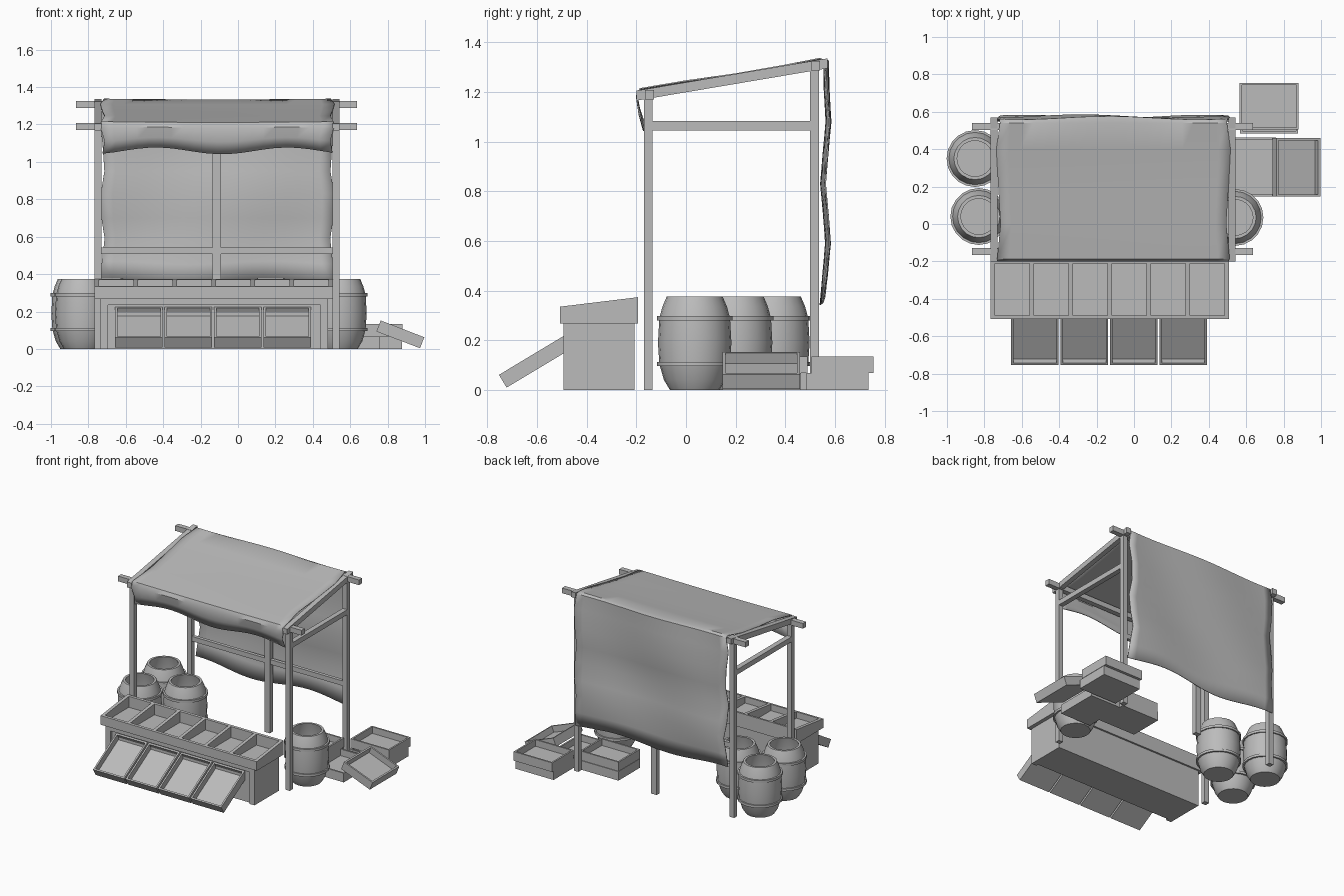
import bpy, bmesh, math
from mathutils import Matrix, Vector

cube = bpy.data.objects.get("Cube")
if cube:
    bpy.data.objects.remove(cube, do_unlink=True)

GREY = (0.5, 0.5, 0.5, 1)
mat = bpy.data.materials.new("plain grey")
mat.use_nodes = True
mat.diffuse_color = GREY
mat.node_tree.nodes["Principled BSDF"].inputs["Base Color"].default_value = GREY


def finish(name, bm, smooth=False):
    bmesh.ops.recalc_face_normals(bm, faces=bm.faces)
    me = bpy.data.meshes.new(name)
    bm.to_mesh(me)
    bm.free()
    me.materials.append(mat)
    ob = bpy.data.objects.new(name, me)
    bpy.context.collection.objects.link(ob)
    if smooth:
        bpy.ops.object.select_all(action="DESELECT")
        ob.select_set(True)
        bpy.context.view_layer.objects.active = ob
        bpy.ops.object.shade_smooth_by_angle(angle=math.radians(35))
    return ob


def add_box(bm, x, y, z):
    """Box from (min, max) ranges."""
    size = [b - a for a, b in (x, y, z)]
    mid = [(a + b) / 2 for a, b in (x, y, z)]
    return bmesh.ops.create_cube(bm, size=1, matrix=Matrix.Translation(mid) @ Matrix.Diagonal((*size, 1)))["verts"]


def box(name, x, y, z):
    bm = bmesh.new()
    add_box(bm, x, y, z)
    return finish(name, bm)


def crate(name, size, loc, rot=(0, 0, 0)):
    """Open crate: box whose top is inset and sunk."""
    bm = bmesh.new()
    bmesh.ops.create_cube(bm, size=1, matrix=Matrix.Diagonal((*size, 1)))
    bm.normal_update()
    top = max(bm.faces, key=lambda f: f.calc_center_median().z)
    bmesh.ops.inset_region(bm, faces=[top], thickness=0.017)
    hole = bmesh.ops.extrude_face_region(bm, geom=[top])["geom"]
    bmesh.ops.translate(bm, vec=(0, 0, -size[2] * 0.72), verts=[g for g in hole if isinstance(g, bmesh.types.BMVert)])
    if top.is_valid:
        bmesh.ops.delete(bm, geom=[top], context="FACES_ONLY")
    ob = finish(name, bm)
    ob.location, ob.rotation_euler = loc, rot
    return ob


# Frame: posts, cross beams and rails
FRONT, BACK = (-0.17, -0.135), (0.5, 0.535)
SIDES = {"right": (-0.768, -0.73), "left": (0.505, 0.542)}
for side, xs in SIDES.items():
    box("front_post_" + side, xs, FRONT, (0, 1.2))
    box("back_post_" + side, xs, BACK, (0, 1.32))
    box("side_rail_" + side, xs, (FRONT[1], BACK[0]), (1.045, 1.082))
    bm = bmesh.new()
    for v in add_box(bm, xs, (-0.2, 0.57), (1.165, 1.205)):
        if v.co.y > 0:
            v.co.z += 0.13
    finish("roof_rail_" + side, bm)
box("front_beam", (-0.865, 0.635), (-0.165, -0.128), (1.17, 1.208))
box("back_beam", (-0.865, 0.635), (0.503, 0.54), (1.287, 1.325))
box("middle_back_post", (-0.135, -0.09), BACK, (0, 1.3))
box("back_rail", (-0.74, 0.51), (0.505, 0.53), (0.507, 0.543))

# Cloth: one sheet running from front flap over the roof and down the back
PATH = [(-0.17, 1.06), (-0.188, 1.12), (-0.198, 1.18), (-0.185, 1.213), (0, 1.244), (0.2, 1.272),
        (0.4, 1.307), (0.54, 1.335), (0.565, 1.325), (0.566, 1.22), (0.574, 1.08), (0.562, 0.95),
        (0.552, 0.83), (0.564, 0.7), (0.572, 0.59), (0.56, 0.46), (0.55, 0.36)]
COLS = 20
bm = bmesh.new()
rows = []
for i, (y, z) in enumerate(PATH):
    row = []
    for c in range(COLS + 1):
        t = c / COLS
        x = -0.725 + 1.23 * t + 0.012 * math.sin(i * 1.9) * (1 - 2 * t) ** 3
        dy = dz = 0
        if i < 3:
            dz = 0.018 * math.sin(t * 11 - 1) * (3 - i) / 3
        elif i < 8:
            dz = -0.004 * math.sin(t * math.pi)
        else:
            dy = 0.009 * math.sin(t * 8 + i * 0.5)
            if i > 14:
                dz = (i - 14) * 0.009 * math.sin(t * 9 - 5)
        row.append(bm.verts.new((x, y + dy, z + dz)))
    rows.append(row)
for a, b in zip(rows, rows[1:]):
    for c in range(COLS):
        bm.faces.new((a[c], a[c + 1], b[c + 1], b[c]))
cloth = finish("cloth_canopy", bm, smooth=True)
mod = cloth.modifiers.new("thickness", "SOLIDIFY")
mod.thickness = 0.006
mod.offset = 0

# Counter: recessed body, end panels and a top rail
box("counter_body", (-0.7, 0.445), (-0.475, -0.207), (0, 0.272))
box("counter_end_right", (-0.735, -0.695), (-0.493, -0.207), (0, 0.272))
box("counter_end_left", (0.44, 0.48), (-0.493, -0.207), (0, 0.272))
box("counter_top_rail", (-0.7, 0.445), (-0.493, -0.47), (0.235, 0.272))

# Sloped display tray with six compartments
X0, X1, Y0, Y1 = -0.767, 0.508, -0.507, -0.194
bm = bmesh.new()
add_box(bm, (X0, X1), (Y0, Y1), (0.268, 0.29))
walls = add_box(bm, (X0, X1), (Y0, Y0 + 0.018), (0.268, 0.34))
walls += add_box(bm, (X0, X1), (Y1 - 0.018, Y1), (0.268, 0.34))
for k in range(7):
    cx = X0 + 0.012 + (X1 - X0 - 0.024) * k / 6
    walls += add_box(bm, (cx - 0.012, cx + 0.012), (Y0, Y1), (0.268, 0.34))
for v in walls:
    if v.co.z > 0.3:
        v.co.z = 0.335 + 0.038 * (v.co.y - Y0) / (Y1 - Y0)
finish("display_tray", bm)

# Tilted crates leaning on the counter front
for k in range(4):
    crate("leaning_crate_%d" % (k + 1), (0.253, 0.32, 0.06),
          (-0.53 + 0.2645 * k, -0.601, 0.117), (math.radians(31), 0, 0))

# Crates on the ground
H = 0.067
crate("back_crate_lower", (0.31, 0.25, H), (0.722, 0.61, H / 2))
crate("back_crate_upper", (0.315, 0.25, H), (0.722, 0.63, H * 1.5))
crate("inner_crate_lower", (0.31, 0.25, H), (0.36, 0.37, H / 2))
crate("inner_crate_upper", (0.315, 0.25, H), (0.365, 0.365, H * 1.5))
crate("side_crate", (0.25, 0.315, H), (0.635, 0.305, H / 2))
crate("tilted_crate", (0.25, 0.312, 0.063), (0.868, 0.303, 0.078), (0, math.radians(21), 0))

# Barrels: lathed hollow profile with two hoops
PROFILE = [(0, 0), (0.1, 0), (0.124, 0.04), (0.14, 0.095), (0.152, 0.095), (0.152, 0.113),
           (0.143, 0.113), (0.148, 0.19), (0.143, 0.28), (0.152, 0.28), (0.152, 0.298),
           (0.14, 0.298), (0.13, 0.335), (0.113, 0.375), (0.096, 0.375), (0.112, 0.31),
           (0.122, 0.19), (0.1, 0.03), (0, 0.03)]
for n, (bx, by) in enumerate([(-0.85, 0.35), (-0.83, 0.04), (-0.57, 0.2), (0.54, 0.035)]):
    bm = bmesh.new()
    vs = [bm.verts.new((r, 0, z)) for r, z in PROFILE]
    es = [bm.edges.new(p) for p in zip(vs, vs[1:])]
    bmesh.ops.spin(bm, geom=vs + es, cent=(0, 0, 0), axis=(0, 0, 1), angle=math.tau, steps=20)
    bmesh.ops.remove_doubles(bm, verts=bm.verts, dist=0.0005)
    ob = finish("barrel_%d" % (n + 1), bm, smooth=True)
    ob.location = (bx, by, 0)
